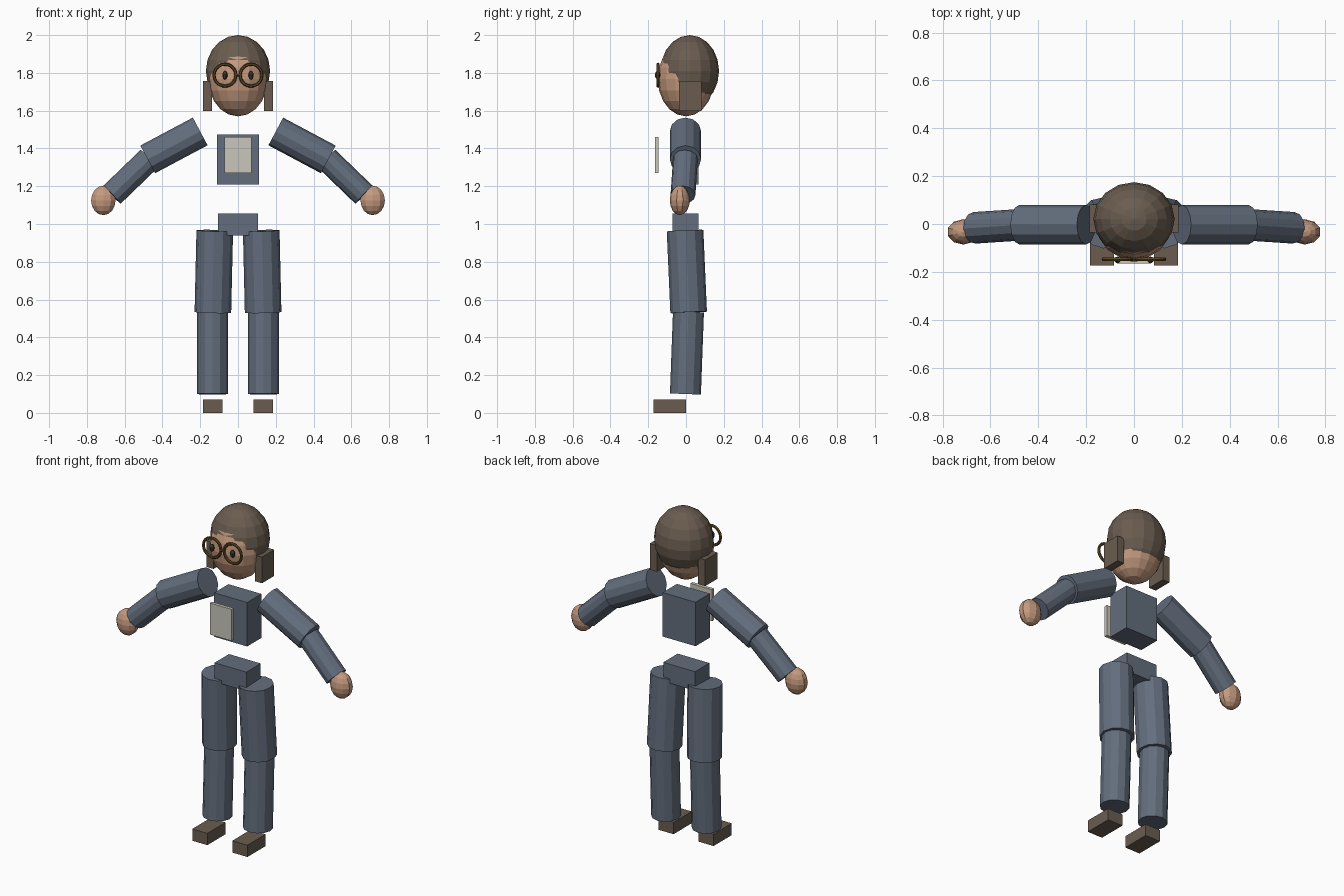
import bpy, math
from mathutils import Vector

if "Cube" in bpy.data.objects:
    bpy.data.objects.remove(bpy.data.objects["Cube"])


def material(name, rgb):
    m = bpy.data.materials.new(name)
    m.diffuse_color = (*rgb, 1)
    m.use_nodes = True
    m.node_tree.nodes["Principled BSDF"].inputs["Base Color"].default_value = m.diffuse_color
    return m


CLOTH = material("slate_cloth", (0.125, 0.155, 0.205))
BROWN = material("brown", (0.145, 0.108, 0.08))
SKIN = material("skin", (0.55, 0.32, 0.21))
CREAM = material("cream", (0.58, 0.565, 0.50))
FRAME = material("bronze_frame", (0.11, 0.06, 0.018))
DARK = material("dark_eye", (0.05, 0.038, 0.03))


def finish(name, mat):
    o = bpy.context.object
    o.name = name
    o.data.materials.append(mat)
    return o


def box(name, mat, lo, hi):
    lo, hi = Vector(lo), Vector(hi)
    bpy.ops.mesh.primitive_cube_add(size=1, location=(lo + hi) / 2)
    o = finish(name, mat)
    o.scale = hi - lo
    return o


def ball(name, mat, center, radii, segments, rings):
    bpy.ops.mesh.primitive_uv_sphere_add(segments=segments, ring_count=rings, location=center)
    o = finish(name, mat)
    o.scale = radii
    return o


def tube(name, mat, a, b, radius, sides=12):
    a, b = Vector(a), Vector(b)
    bpy.ops.mesh.primitive_cylinder_add(vertices=sides, radius=radius,
                                        depth=(b - a).length, location=(a + b) / 2)
    o = finish(name, mat)
    o.rotation_euler = (b - a).to_track_quat('Z', 'Y').to_euler()
    return o


# Head and hair cap; the hairline is where the two ellipsoids cross
ball("head", SKIN, (0, 0, 1.768), (0.158, 0.15, 0.198), 16, 10)
ball("hair_cap", BROWN, (0, 0.02, 1.81), (0.17, 0.155, 0.19), 16, 10)

# Torso, pelvis and chest panel
box("torso", CLOTH, (-0.11, -0.07, 1.21), (0.11, 0.066, 1.475))
box("pelvis", CLOTH, (-0.106, -0.072, 0.94), (0.106, 0.065, 1.055))
box("chest_panel", CREAM, (-0.072, -0.165, 1.27), (0.072, -0.145, 1.46))

# Glasses bridge
tube("glasses_bridge", FRAME, (-0.014, -0.148, 1.79), (0.014, -0.148, 1.79), 0.008, 8)

for s, side in ((-1, "left"), (1, "right")):
    # Hair locks beside the face
    xs = sorted((s * 0.138, s * 0.185))
    box(f"hair_lock_{side}", BROWN, (xs[0], -0.036, 1.598), (xs[1], 0.081, 1.756))

    # Glasses ring and eye
    bpy.ops.mesh.primitive_torus_add(major_segments=20, minor_segments=6,
                                     major_radius=0.058, minor_radius=0.0085,
                                     location=(s * 0.069, -0.148, 1.788),
                                     rotation=(math.pi / 2, 0, 0))
    finish(f"glasses_ring_{side}", FRAME)
    ball(f"eye_{side}", DARK, (s * 0.069, -0.15, 1.788), (0.014, 0.014, 0.023), 10, 8)

    # Arm
    tube(f"upper_arm_{side}", CLOTH, (s * 0.2, -0.003, 1.49), (s * 0.478, -0.003, 1.342), 0.083)
    tube(f"forearm_{side}", CLOTH, (s * 0.47, -0.003, 1.345), (s * 0.667, -0.016, 1.155), 0.066)
    ball(f"hand_{side}", SKIN, (s * 0.713, -0.033, 1.125), (0.068, 0.053, 0.078), 10, 8)

    # Leg
    tube(f"thigh_{side}", CLOTH, (s * 0.123, -0.005, 0.965), (s * 0.133, 0.014, 0.532), 0.097)
    tube(f"shin_{side}", CLOTH, (s * 0.135, 0.013, 0.535), (s * 0.135, -0.003, 0.1), 0.082)
    xs = sorted((s * 0.083, s * 0.184))
    box(f"shoe_{side}", BROWN, (xs[0], -0.173, 0), (xs[1], 0, 0.071))
